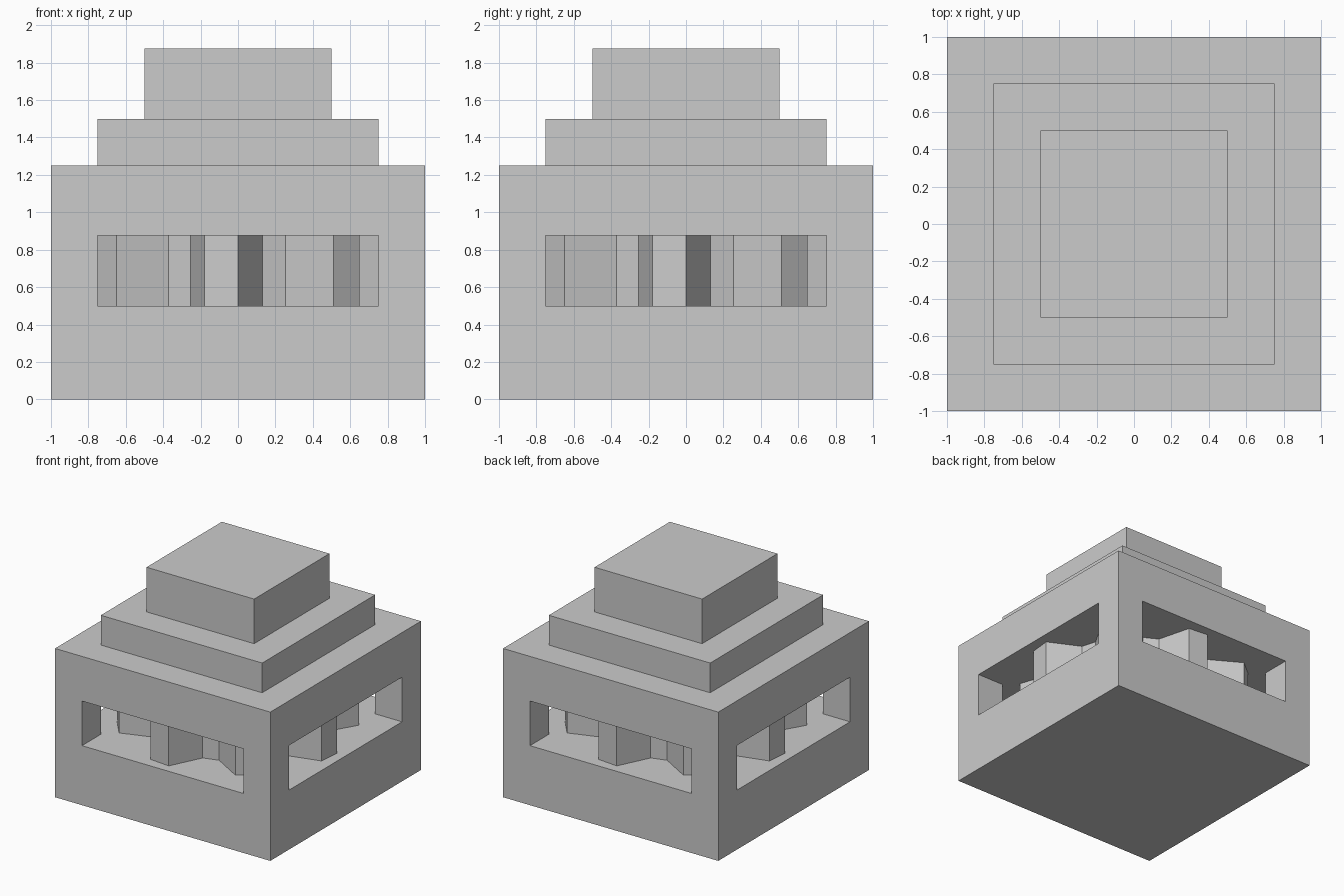
import bpy
import bmesh
from math import sin, cos, tau

if "Cube" in bpy.data.objects:
    bpy.data.objects.remove(bpy.data.objects["Cube"])


def prism(name, outline, z0, z1):
    """Extrude a closed counter-clockwise outline from z0 up to z1."""
    bm = bmesh.new()
    face = bm.faces.new([bm.verts.new((x, y, z0)) for x, y in outline])
    top = bmesh.ops.extrude_face_region(bm, geom=[face], use_keep_orig=True)["geom"]
    bmesh.ops.translate(bm, vec=(0, 0, z1 - z0),
                        verts=[g for g in top if isinstance(g, bmesh.types.BMVert)])
    bmesh.ops.recalc_face_normals(bm, faces=bm.faces[:])
    mesh = bpy.data.meshes.new(name)
    bm.to_mesh(mesh)
    bm.free()
    obj = bpy.data.objects.new(name, mesh)
    bpy.context.collection.objects.link(obj)
    return obj


def block(name, half, z0, z1, cx=0, cy=0):
    corners = [(-half, -half), (half, -half), (half, half), (-half, half)]
    return prism(name, [(cx + x, cy + y) for x, y in corners], z0, z1)


SILL, LINTEL = 0.5, 0.875

# Stacked square tiers, with an open window band between the lower two
block("base", 1.0, 0, SILL)
block("upper_housing", 1.0, LINTEL, 1.25)
block("cap_step", 0.75, 1.25, 1.5)
block("top_block", 0.5, 1.5, 1.875)

# Corner posts framing the four windows
for sx, side in ((-1, "left"), (1, "right")):
    for sy, end in ((-1, "front"), (1, "back")):
        block(f"{end}_{side}_post", 0.125, SILL, LINTEL, sx * 0.875, sy * 0.875)

# Eight-toothed gear inside: two tip points, then two root points per tooth
TEETH, TIP, ROOT = 8, 0.92, 0.667
gear = []
for i in range(TEETH * 4):
    angle = (i - 1) * tau / (TEETH * 4)
    radius = TIP if i % 4 < 2 else ROOT
    gear.append((radius * sin(angle), -radius * cos(angle)))
prism("gear", gear, SILL, LINTEL)
